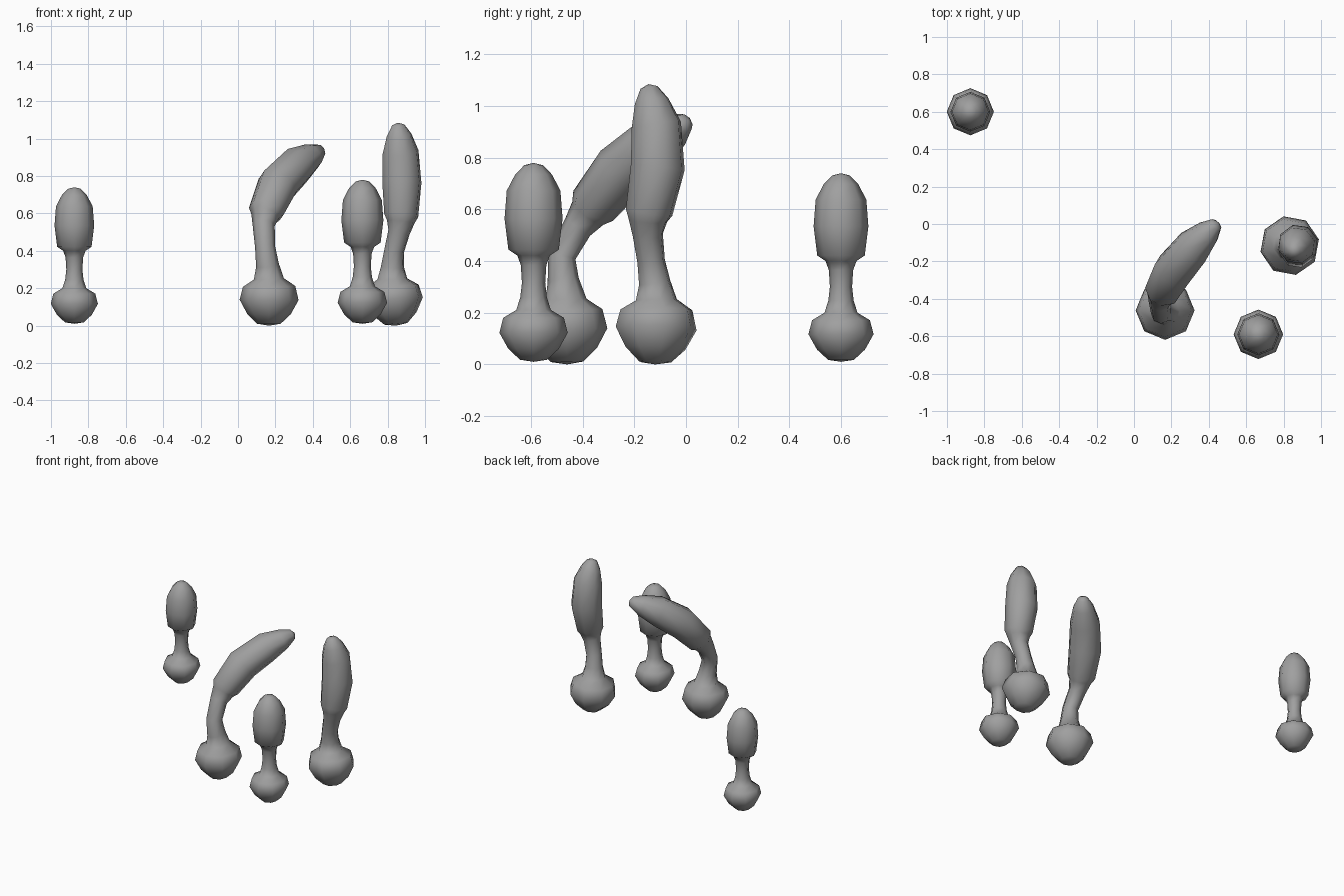
import bpy, bmesh, math
from mathutils import Vector, Quaternion

if "Cube" in bpy.data.objects:
    bpy.data.objects.remove(bpy.data.objects["Cube"], do_unlink=True)

SIDES = 8

grey = bpy.data.materials.new("plain_grey")
grey.use_nodes = True
colour = (0.35, 0.35, 0.35, 1)
grey.diffuse_color = colour
grey.node_tree.nodes["Principled BSDF"].inputs["Base Color"].default_value = colour

# Shared outline: (station along the path, radius).
# Stations: bottom, top of foot, middle of neck, bottom of head, middle of head, tip.
FOOT_AND_NECK = [(.04, .05), (.24, .093), (.53, .126), (.82, .112), (1, .064),
                 (1.4, .049), (2, .043), (2.7, .047), (3, .06)]
HEAD = [(3.15, .092), (3.8, .106), (4.4, .098), (4.75, .067), (4.95, .034)]


def along(points, u):
    """Smooth curve through the points."""
    i = min(int(u), len(points) - 2)
    t = u - i
    a, b = points[i], points[i + 1]
    before = points[i - 1] if i else a * 2 - b
    after = points[i + 2] if i + 2 < len(points) else b * 2 - a
    ta, tb = (b - before) / 2, (after - a) / 2
    return (a * (2 * t**3 - 3 * t**2 + 1) + ta * (t**3 - 2 * t**2 + t)
            + b * (3 * t**2 - 2 * t**3) + tb * (t**3 - t**2))


def stalk(name, points, foot_scale, head_scale, turn=0):
    points = [Vector(p) for p in points]
    rings = [(u, r * foot_scale) for u, r in FOOT_AND_NECK]
    rings += [(u, r * head_scale) for u, r in HEAD]
    bm = bmesh.new()
    direction = Vector((0, 0, 1))
    spin = Quaternion(direction, math.radians(turn))
    loops = []
    # Rings square to the path
    for u, r in rings:
        step = 0.04
        tangent = (along(points, u + step) - along(points, u - step)).normalized()
        spin = direction.rotation_difference(tangent) @ spin
        direction = tangent
        centre = along(points, u)
        loop = []
        for k in range(SIDES):
            a = math.tau * k / SIDES
            loop.append(bm.verts.new(centre + spin @ Vector((math.cos(a) * r, math.sin(a) * r, 0))))
        loops.append(loop)
    # Skin between rings, with a point at each end
    bottom, tip = bm.verts.new(points[0]), bm.verts.new(points[-1])
    for k in range(SIDES):
        n = (k + 1) % SIDES
        for low, high in zip(loops, loops[1:]):
            bm.faces.new((low[k], low[n], high[n], high[k]))
        bm.faces.new((bottom, loops[0][n], loops[0][k]))
        bm.faces.new((loops[-1][k], loops[-1][n], tip))
    for face in bm.faces:
        face.smooth = True
    mesh = bpy.data.meshes.new(name)
    bm.to_mesh(mesh)
    bm.free()
    mesh.materials.append(grey)
    obj = bpy.data.objects.new(name, mesh)
    bpy.context.collection.objects.link(obj)


def upright(x, y, size):
    heights = (0, .19, .29, .39, .56, .73)
    return [(x, y, .01 + h * size) for h in heights]


# Two straight stalks
stalk("short_stalk_back", upright(-.875, .6, 1), 1, 1)
stalk("short_stalk_front", upright(.665, -.59, 1.055), 1.05, 1.06)

# Two tall bent stalks
stalk("leaning_stalk", [(.165, -.46, 0), (.165, -.465, .25), (.145, -.48, .42),
                        (.145, -.38, .585), (.24, -.21, .79), (.45, .01, .945)], 1.25, 1.05)
stalk("tall_stalk", [(.845, -.12, 0), (.825, -.115, .25), (.835, -.135, .4),
                     (.87, -.147, .555), (.875, -.105, .82), (.855, -.145, 1.085)], 1.27, 1.02, 12)
